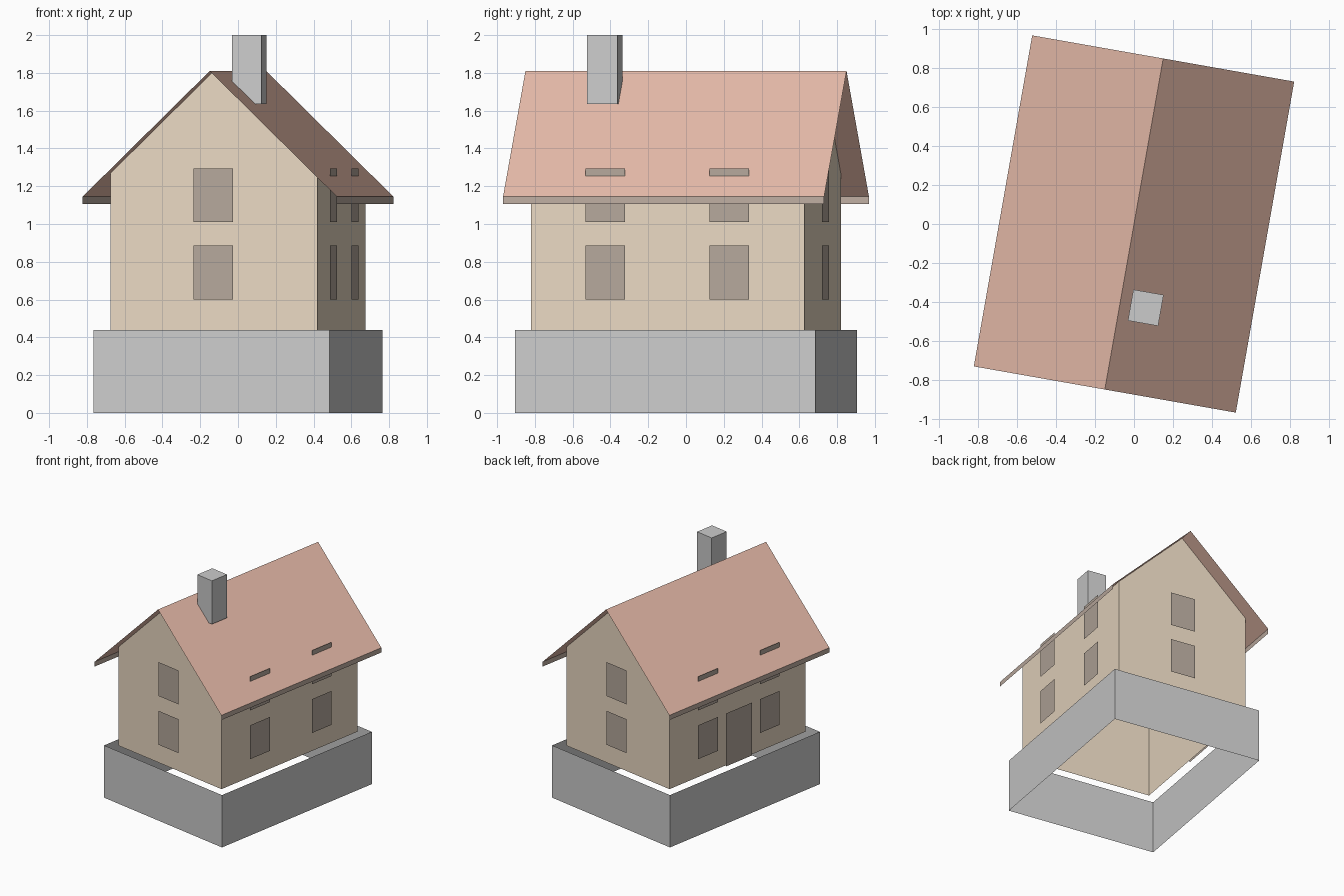
import bpy, math
from mathutils import Matrix

if "Cube" in bpy.data.objects:
    bpy.data.objects.remove(bpy.data.objects["Cube"])

TURN = Matrix.Rotation(math.radians(-10), 4, 'Z')   # whole house is turned on its plot
WX, WY = 0.556, 0.734        # wall half sizes
RX, RY = 0.683, 0.863        # roof half sizes
BX, BY = 0.635, 0.808        # base half sizes
Z0, EAVE, RIDGE = 0.44, 1.145, 1.81
PITCH = (RIDGE - EAVE) / RX
GAP = 0.015                  # panels sit just off the walls


def material(name, rgb):
    m = bpy.data.materials.new(name)
    m.diffuse_color = (*rgb, 1)
    m.use_nodes = True
    m.node_tree.nodes["Principled BSDF"].inputs["Base Color"].default_value = m.diffuse_color
    return m


WALL = material("plaster", (0.82, 0.69, 0.54))
ROOF = material("tile", (0.80, 0.50, 0.40))
DARK = material("dark_wood", (0.46, 0.39, 0.33))
TRIM = material("trim", (0.52, 0.42, 0.36))


def build(name, verts, faces, mat=None, local=Matrix()):
    me = bpy.data.meshes.new(name)
    me.from_pydata(verts, [], faces)
    me.transform(TURN @ local)
    if mat:
        me.materials.append(mat)
    ob = bpy.data.objects.new(name, me)
    bpy.context.collection.objects.link(ob)
    return ob


def box(name, cx, cy, hx, hy, z0, z1, top=False):
    """Four upright sides, with an optional lid."""
    plan = [(-1, -1), (1, -1), (1, 1), (-1, 1)]
    verts = [(cx + sx * hx, cy + sy * hy, z) for z in (z0, z1) for sx, sy in plan]
    faces = [(i, (i + 1) % 4, (i + 1) % 4 + 4, i + 4) for i in range(4)]
    if top:
        faces.append((4, 5, 6, 7))
    return build(name, verts, faces)


def panel(name, u, width, z0, z1, dist, angle, mat=DARK):
    """Flat upright panel facing -y, then swung round to its wall."""
    a, b = u - width / 2, u + width / 2
    verts = [(a, -dist, z0), (b, -dist, z0), (b, -dist, z1), (a, -dist, z1)]
    return build(name, verts, [(0, 1, 2, 3)], mat,
                 Matrix.Rotation(math.radians(angle), 4, 'Z'))


# Open base ring and chimney
box("base", 0, 0, BX, BY, 0, Z0)
box("chimney", 0.134, -0.413, 0.079, 0.081, 1.635, 2.0, top=True)

# Walls: gable profile at front and back, joined by two side walls
top = RIDGE - PITCH * WX
profile = [(-WX, Z0), (WX, Z0), (WX, top), (0, RIDGE), (-WX, top)]
build("walls", [(x, y, z) for y in (-WY, WY) for x, z in profile],
      [(0, 1, 2, 3, 4), (9, 8, 7, 6, 5), (1, 6, 7, 2), (5, 0, 4, 9)], WALL)

# Roof: two thin slopes
build("roof", [(x, y, z) for y in (-RY, RY)
               for x, z in ((-RX, EAVE), (0, RIDGE), (RX, EAVE))],
      [(0, 1, 4, 3), (1, 2, 5, 4)], ROOF)

# Eave boards under the long roof edges
for side, angle in (("right", 90), ("left", 270)):
    panel(f"eave_board_{side}", 0, 2 * RY, EAVE - 0.04, EAVE, RX, angle, TRIM)

# Windows on two floors of every wall
for floor, z in (("lower", 0.60), ("upper", 1.01)):
    for side, angle in (("front", 0), ("back", 180)):
        panel(f"window_{side}_{floor}", 0, 0.213, z, z + 0.285, WY + GAP, angle)
    for side, angle in (("right", 90), ("left", 270)):
        for n, u in enumerate((-0.333, 0.333), 1):
            panel(f"window_{side}_{floor}_{n}", u, 0.213, z, z + 0.285, WX + GAP, angle)

# Door on the left wall
panel("door", 0, 0.28, Z0, 0.885, WX + GAP, 270)
